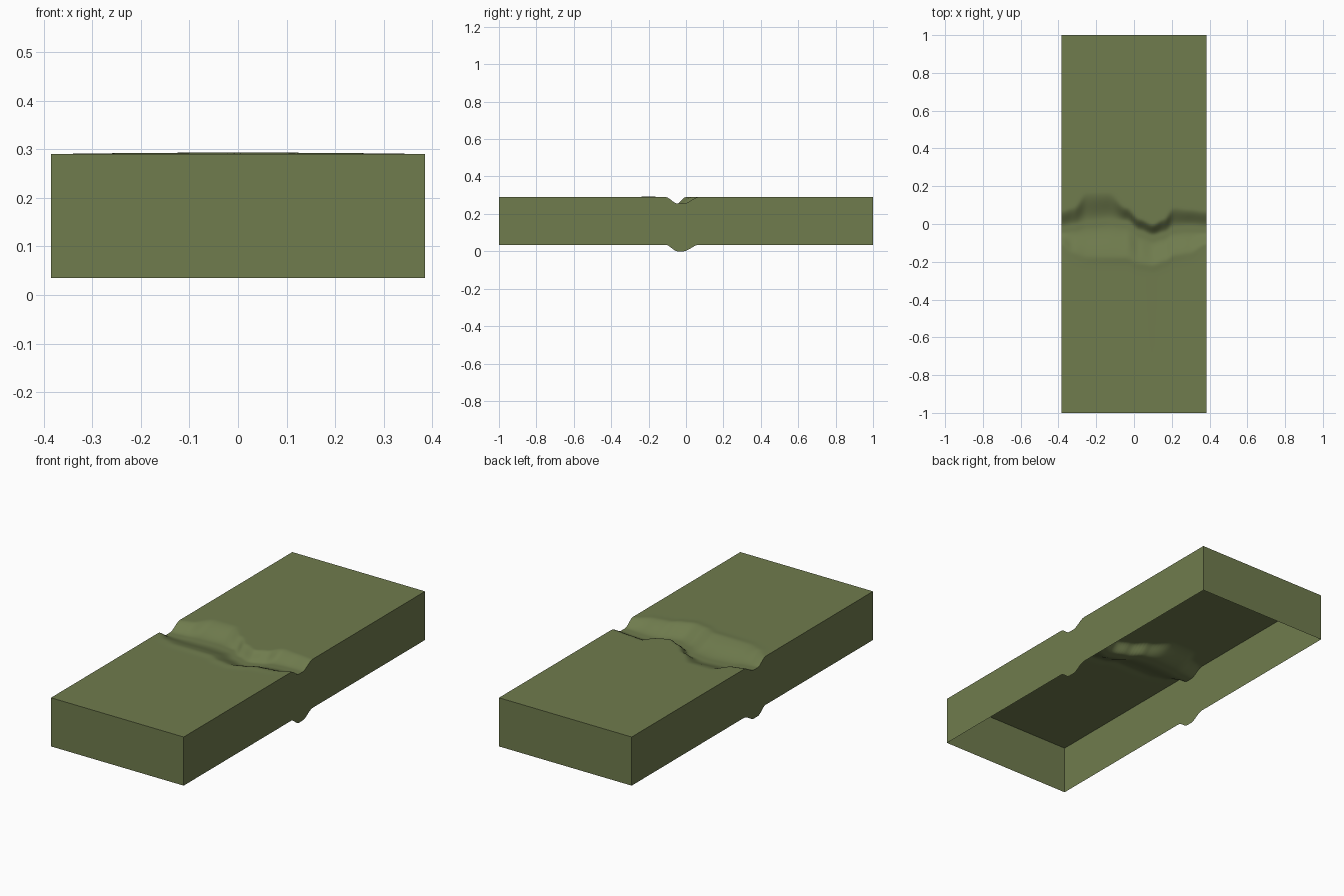
import bpy, bmesh, math

if "Cube" in bpy.data.objects:
    bpy.data.objects.remove(bpy.data.objects["Cube"])

HALF_X, HALF_Y, TOP, SKIRT = 0.385, 1.0, 0.29, 0.255

# Stations across the tile: x, south rim y, bed y, north rim y, depth
STATIONS = [
    (-0.385, -0.11, -0.03, 0.07, 0.035),
    (-0.32, -0.16, -0.02, 0.09, 0.037),
    (-0.25, -0.18, 0.0, 0.17, 0.042),
    (-0.13, -0.18, 0.01, 0.17, 0.044),
    (-0.04, -0.18, 0.0, 0.09, 0.044),
    (0.03, -0.21, -0.05, 0.03, 0.044),
    (0.10, -0.22, -0.075, 0.0, 0.044),
    (0.16, -0.20, -0.06, 0.03, 0.043),
    (0.21, -0.17, -0.03, 0.09, 0.041),
    (0.29, -0.16, -0.025, 0.08, 0.038),
    (0.385, -0.11, -0.03, 0.07, 0.035),
]


def smooth(t):
    t = max(0.0, min(1.0, t))
    return t * t * (3 - 2 * t)


def station(x):
    for a, b in zip(STATIONS, STATIONS[1:]):
        if x <= b[0] + 1e-6:
            t = smooth((x - a[0]) / (b[0] - a[0]))
            return [p + (q - p) * t for p, q in zip(a[1:], b[1:])]
    return STATIONS[-1][1:]


def height(x, y):
    south, bed, north, depth = station(x)
    flat = 0.015
    if y < bed:
        t = (bed - flat - y) / (bed - flat - south)
    else:
        t = (y - bed - flat) / (north - bed - flat)
    # slight swell along the south rim, fading at the tile edges
    swell = 0.003 * math.exp(-((y - south) / 0.025) ** 2) * (1 - (x / HALF_X) ** 2)
    return TOP - depth * (1 - smooth(t)) + (swell if y < bed else 0)


# Top surface: dense rows only around the stream bed
NX, NY = 64, 64
xs = [-HALF_X + 2 * HALF_X * i / NX for i in range(NX + 1)]
ys = [-HALF_Y] + [-0.28 + 0.5 * j / NY for j in range(NY + 1)] + [HALF_Y]
bm = bmesh.new()
grid = [[bm.verts.new((x, y, height(x, y) if abs(y) < 0.5 else TOP)) for x in xs] for y in ys]
for r0, r1 in zip(grid, grid[1:]):
    for i in range(NX):
        bm.faces.new((r0[i], r0[i + 1], r1[i + 1], r1[i]))

# Side walls: the border dropped straight down, open underneath
border = [e for e in bm.edges if e.is_boundary]
walls = bmesh.ops.extrude_edge_only(bm, edges=border)["geom"]
for v in walls:
    if isinstance(v, bmesh.types.BMVert):
        v.co.z -= SKIRT
bmesh.ops.recalc_face_normals(bm, faces=bm.faces)
bm.normal_update()
if grid[1][5].link_faces and max(f.normal.z for f in bm.faces) < 0.5:
    bmesh.ops.reverse_faces(bm, faces=bm.faces)

mesh = bpy.data.meshes.new("stream_tile")
bm.to_mesh(mesh)
bm.free()
tile = bpy.data.objects.new("stream_tile", mesh)
bpy.context.collection.objects.link(tile)

# Mossy ground colour
moss = bpy.data.materials.new("moss_green")
moss.diffuse_color = (0.16, 0.2, 0.075, 1)
moss.use_nodes = True
moss.node_tree.nodes["Principled BSDF"].inputs["Base Color"].default_value = moss.diffuse_color
mesh.materials.append(moss)

bpy.context.view_layer.objects.active = tile
tile.select_set(True)
bpy.ops.object.shade_smooth_by_angle(angle=math.radians(40))
